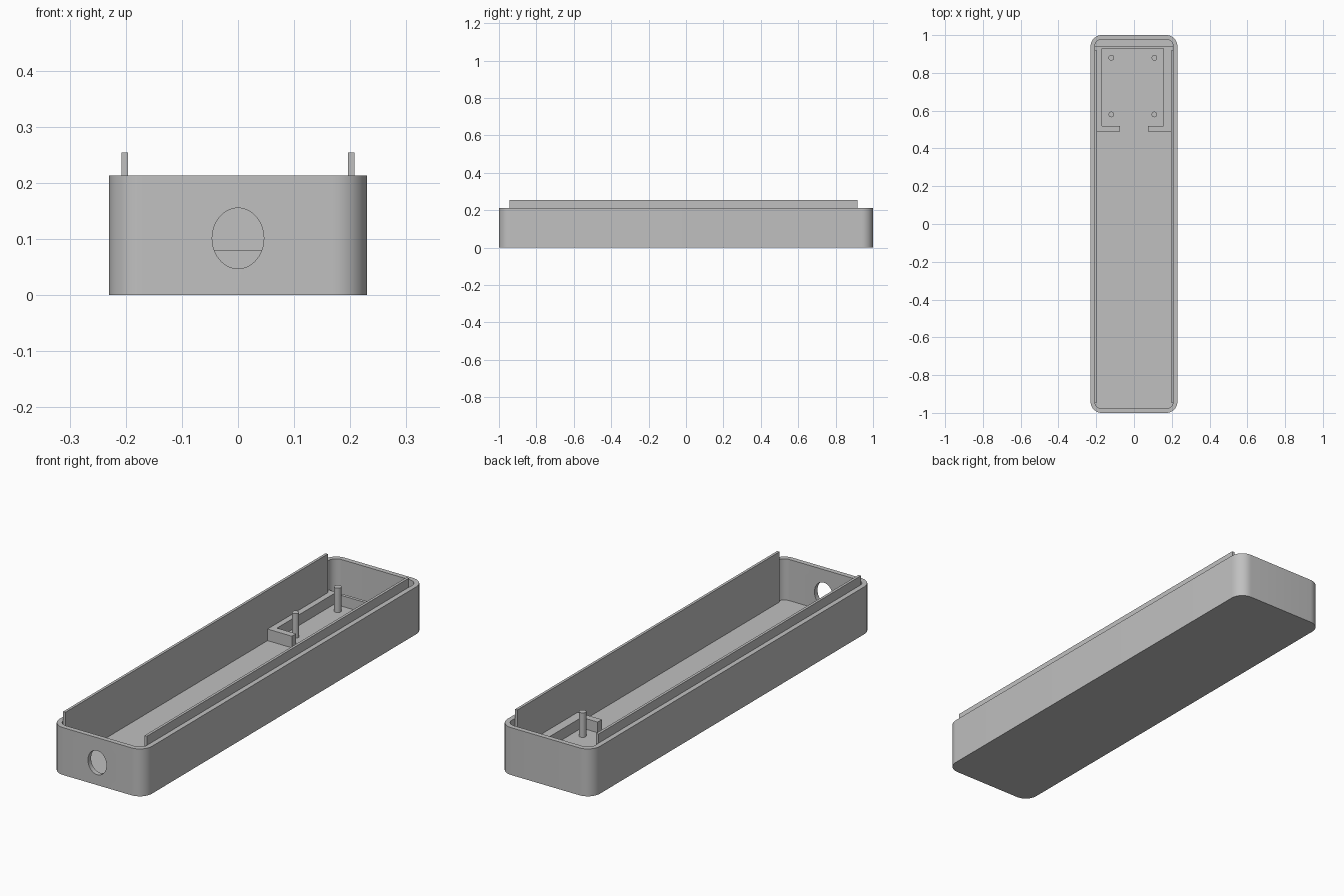
import bpy, bmesh, math
from mathutils import Matrix

if "Cube" in bpy.data.objects:
    bpy.data.objects.remove(bpy.data.objects["Cube"], do_unlink=True)

grey = bpy.data.materials.new("plain grey")
grey.use_nodes = True
colour = (0.53, 0.53, 0.53, 1)
grey.diffuse_color = colour
grey.node_tree.nodes["Principled BSDF"].inputs["Base Color"].default_value = colour

HALF_X, HALF_Y, HEIGHT = 0.23, 1.0, 0.213
WALL, FLOOR, FRAME_TOP = 0.022, 0.028, 0.08
INNER_X = HALF_X - WALL


def finish(name, bm):
    bmesh.ops.recalc_face_normals(bm, faces=bm.faces)
    mesh = bpy.data.meshes.new(name)
    bm.to_mesh(mesh)
    bm.free()
    mesh.materials.append(grey)
    obj = bpy.data.objects.new(name, mesh)
    bpy.context.collection.objects.link(obj)
    return obj


def box(name, x0, x1, y0, y1, z0, z1):
    bm = bmesh.new()
    place = Matrix.Translation(((x0 + x1) / 2, (y0 + y1) / 2, (z0 + z1) / 2))
    size = Matrix.Diagonal((x1 - x0, y1 - y0, z1 - z0, 1))
    bmesh.ops.create_cube(bm, size=1, matrix=place @ size)
    return finish(name, bm)


def cylinder(name, matrix, sides):
    bm = bmesh.new()
    bmesh.ops.create_cone(bm, cap_ends=True, segments=sides, radius1=1,
                          radius2=1, depth=1, matrix=matrix)
    return finish(name, bm)


def smooth(obj):
    bpy.ops.object.select_all(action="DESELECT")
    obj.select_set(True)
    bpy.context.view_layer.objects.active = obj
    bpy.ops.object.shade_smooth_by_angle(angle=math.radians(30))


def rounded_loop(bm, hx, hy, radius, z, steps=10):
    verts = []
    for corner, (sx, sy) in enumerate([(1, 1), (-1, 1), (-1, -1), (1, -1)]):
        for i in range(steps + 1):
            a = (corner + i / steps) * math.pi / 2
            verts.append(bm.verts.new((sx * (hx - radius) + radius * math.cos(a),
                                       sy * (hy - radius) + radius * math.sin(a), z)))
    return verts


# Open tray with rounded corners
bm = bmesh.new()
radius = 0.06
loops = [rounded_loop(bm, HALF_X, HALF_Y, radius, 0),
         rounded_loop(bm, HALF_X, HALF_Y, radius, HEIGHT),
         rounded_loop(bm, INNER_X, HALF_Y - WALL, radius - WALL, HEIGHT),
         rounded_loop(bm, INNER_X, HALF_Y - WALL, radius - WALL, FLOOR)]
for low, high in zip(loops, loops[1:]):
    for i in range(len(low)):
        j = (i + 1) % len(low)
        bm.faces.new((low[i], low[j], high[j], high[i]))
bm.faces.new(loops[0])
bm.faces.new(loops[-1])
tray = finish("tray", bm)

# Cable hole through the front wall
cutter = cylinder("hole_cutter", Matrix.Translation((0, -HALF_Y, 0.101))
                  @ Matrix.Diagonal((0.046, 0.1, 0.054, 1))
                  @ Matrix.Rotation(math.pi / 2, 4, "X"), 48)
cutter.hide_render = True
cut = tray.modifiers.new("cable_hole", "BOOLEAN")
cut.operation, cut.solver, cut.object = "DIFFERENCE", "EXACT", cutter
bpy.context.view_layer.objects.active = tray
bpy.ops.object.modifier_apply(modifier=cut.name)
bpy.data.objects.remove(cutter, do_unlink=True)
smooth(tray)

# Thin upright lips, inside the long walls
for side, x in (("right", -0.202), ("left", 0.202)):
    box(side + "_lip", x - 0.006, x + 0.006, -0.945, 0.918, FLOOR - 0.005, 0.254)

# Low frame that holds the board
base = FLOOR - 0.005
box("right_frame_side", -INNER_X, -0.17, 0.49, 0.93, base, FRAME_TOP)
box("left_frame_side", 0.155, INNER_X, 0.49, 0.93, base, FRAME_TOP)
box("right_frame_front", -0.17, -0.075, 0.49, 0.52, base, FRAME_TOP)
box("left_frame_front", 0.075, 0.155, 0.49, 0.52, base, FRAME_TOP)
box("frame_back", -INNER_X, INNER_X, 0.928, 0.942, base, FRAME_TOP)
box("frame_floor", -0.17, 0.155, 0.52, 0.928, base, FLOOR + 0.004)

# Four mounting pegs
for x in (-0.12, 0.108):
    for y in (0.58, 0.88):
        peg = cylinder("mounting_peg", Matrix.Translation((x, y, 0.083))
                       @ Matrix.Diagonal((0.015, 0.015, 0.118, 1)), 24)
        smooth(peg)
